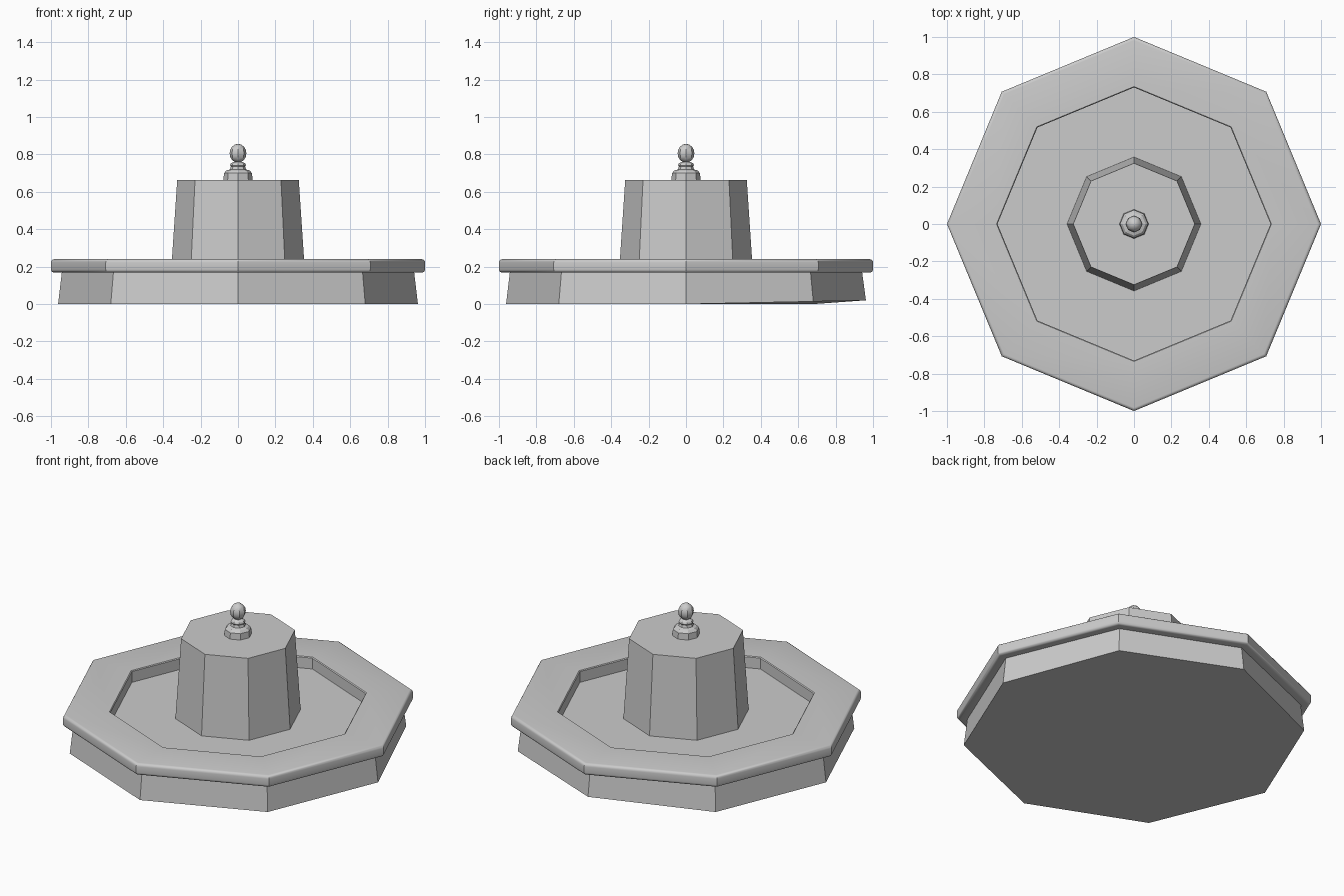
import bpy, bmesh
from math import cos, sin, pi

if "Cube" in bpy.data.objects:
    bpy.data.objects.remove(bpy.data.objects["Cube"])

SIDES = 8


def lathe(name, profile, cap_bottom=True, cap_top=True, smooth=False):
    """Sweep (radius, z) points round the z axis in eight flat sides."""
    bm = bmesh.new()
    rings = [[bm.verts.new((r * cos(2 * pi * i / SIDES), r * sin(2 * pi * i / SIDES), z))
              for i in range(SIDES)] for r, z in profile]
    for low, high in zip(rings, rings[1:]):
        for i in range(SIDES):
            j = (i + 1) % SIDES
            bm.faces.new((low[i], low[j], high[j], high[i]))
    if cap_bottom:
        bm.faces.new(rings[0][::-1])
    if cap_top:
        bm.faces.new(rings[-1])
    mesh = bpy.data.meshes.new(name)
    bm.to_mesh(mesh)
    bm.free()
    ob = bpy.data.objects.new(name, mesh)
    bpy.context.collection.objects.link(ob)
    if smooth:
        bpy.ops.object.select_all(action='DESELECT')
        ob.select_set(True)
        bpy.context.view_layer.objects.active = ob
        bpy.ops.object.shade_smooth_by_angle(angle=0.6)
    return ob


# Basin base: its top face is the basin floor
base = lathe("basin_base", [(0.962, 0), (0.942, 0.168)])
# Slightly lifted back corners of the underside
base.data.vertices[1].co.z = 0.014
base.data.vertices[2].co.z = 0.02

# Rim slab with rounded outer edge and a vertical inner wall
b = 0.018
arc = [i * pi / 8 for i in range(5)]
lower = [(1 - b + b * sin(a), 0.168 + b - b * cos(a)) for a in arc]
upper = [(1 - b + b * cos(a), 0.24 - b + b * sin(a)) for a in arc]
inner = [(0.735, 0.24), (0.73, 0.235), (0.73, 0.168)]
lathe("basin_rim", [(0.94, 0.168)] + lower + upper + inner, False, False, True)

# Central tapered pillar
lathe("pillar", [(0.358, 0.168), (0.325, 0.662)], cap_bottom=False)

# Finial foot, neck and collar
lathe("finial_stem", [(0.078, 0.662), (0.075, 0.7), (0.062, 0.714), (0.043, 0.72),
                      (0.038, 0.735), (0.043, 0.742), (0.038, 0.752), (0.025, 0.76)],
      cap_bottom=False)

# Finial ball
steps = [-pi / 2 + pi * i / 8 for i in range(1, 8)]
ball = [(0.045 * cos(a), 0.806 + 0.05 * sin(a)) for a in steps]
lathe("finial_ball", [(0.004, 0.756)] + ball + [(0.004, 0.856)], smooth=True)
